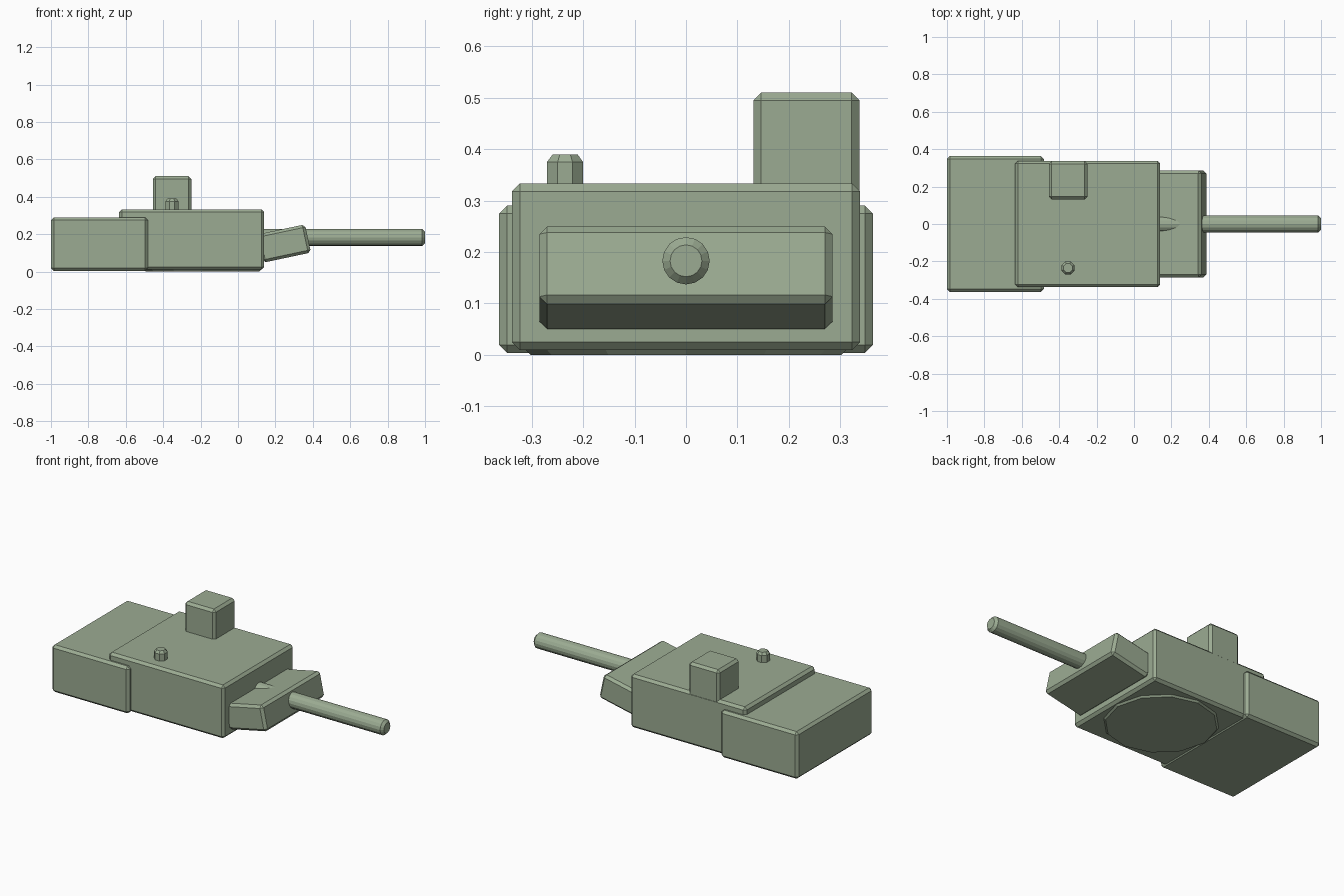
import bpy, bmesh, math
from mathutils import Matrix

if "Cube" in bpy.data.objects:
    bpy.data.objects.remove(bpy.data.objects["Cube"])

BEVEL = 0.015

# Olive paint shared by every part
paint = bpy.data.materials.new("olive_paint")
paint.diffuse_color = (0.33, 0.41, 0.29, 1)
paint.use_nodes = True
paint.node_tree.nodes["Principled BSDF"].inputs["Base Color"].default_value = paint.diffuse_color


def finish(name, bm):
    bmesh.ops.recalc_face_normals(bm, faces=bm.faces)
    mesh = bpy.data.meshes.new(name)
    bm.to_mesh(mesh)
    bm.free()
    mesh.materials.append(paint)
    obj = bpy.data.objects.new(name, mesh)
    bpy.context.collection.objects.link(obj)
    return obj


def box(name, center, size, tilt=0.0):
    """Chamfered box, optionally tilted about y."""
    bm = bmesh.new()
    bmesh.ops.create_cube(bm, size=1, matrix=Matrix.Diagonal((*size, 1)))
    bmesh.ops.bevel(bm, geom=bm.edges[:], offset=BEVEL, segments=1, affect='EDGES')
    obj = finish(name, bm)
    obj.location = center
    obj.rotation_euler.y = tilt
    return obj


def span_box(name, x, y, z):
    """Chamfered box from its extents."""
    r = (x, y, z)
    return box(name, [(a + b) / 2 for a, b in r], [b - a for a, b in r])


def lathe(name, profile, sides, phase=0.0):
    """Faceted solid of revolution about z from (radius, height) pairs."""
    bm = bmesh.new()
    rings = []
    for r, h in profile:
        angles = [2 * math.pi * i / sides + phase for i in range(sides)]
        rings.append([bm.verts.new((r * math.cos(a), r * math.sin(a), h)) for a in angles])
    for lo, hi in zip(rings, rings[1:]):
        for i in range(sides):
            j = (i + 1) % sides
            bm.faces.new((lo[i], lo[j], hi[j], hi[i]))
    bm.faces.new(rings[0][::-1])
    bm.faces.new(rings[-1])
    return finish(name, bm)


# Turret body and rear bustle
span_box("turret_body", (-0.635, 0.14), (-0.338, 0.338), (0.01, 0.333))
span_box("rear_bustle", (-1.0, -0.482), (-0.363, 0.363), (0.004, 0.29))

# Sight housing on the roof
span_box("sight_housing", (-0.455, -0.249), (0.131, 0.337), (0.30, 0.51))

# Tilted gun mantlet
box("mantlet", (0.246, 0, 0.15), (0.262, 0.57, 0.154), math.radians(-12))

# Gun barrel with chamfered muzzle
barrel = lathe("gun_barrel", [(0.031, 0.0), (0.046, 0.015), (0.046, 0.985), (0.031, 1.0)], 16)
barrel.rotation_euler.y = math.pi / 2
barrel.location = (0, 0, 0.183)

# Small octagonal roof post
post = lathe("roof_post", [(0.038, 0.31), (0.038, 0.375), (0.026, 0.39)], 8, math.pi / 8)
post.location = (-0.353, -0.235, 0)

# Turret ring underneath
ring = lathe("turret_ring", [(0.302, 0.0), (0.315, 0.013), (0.315, 0.06)], 12)
ring.location = (-0.19, 0, 0)
